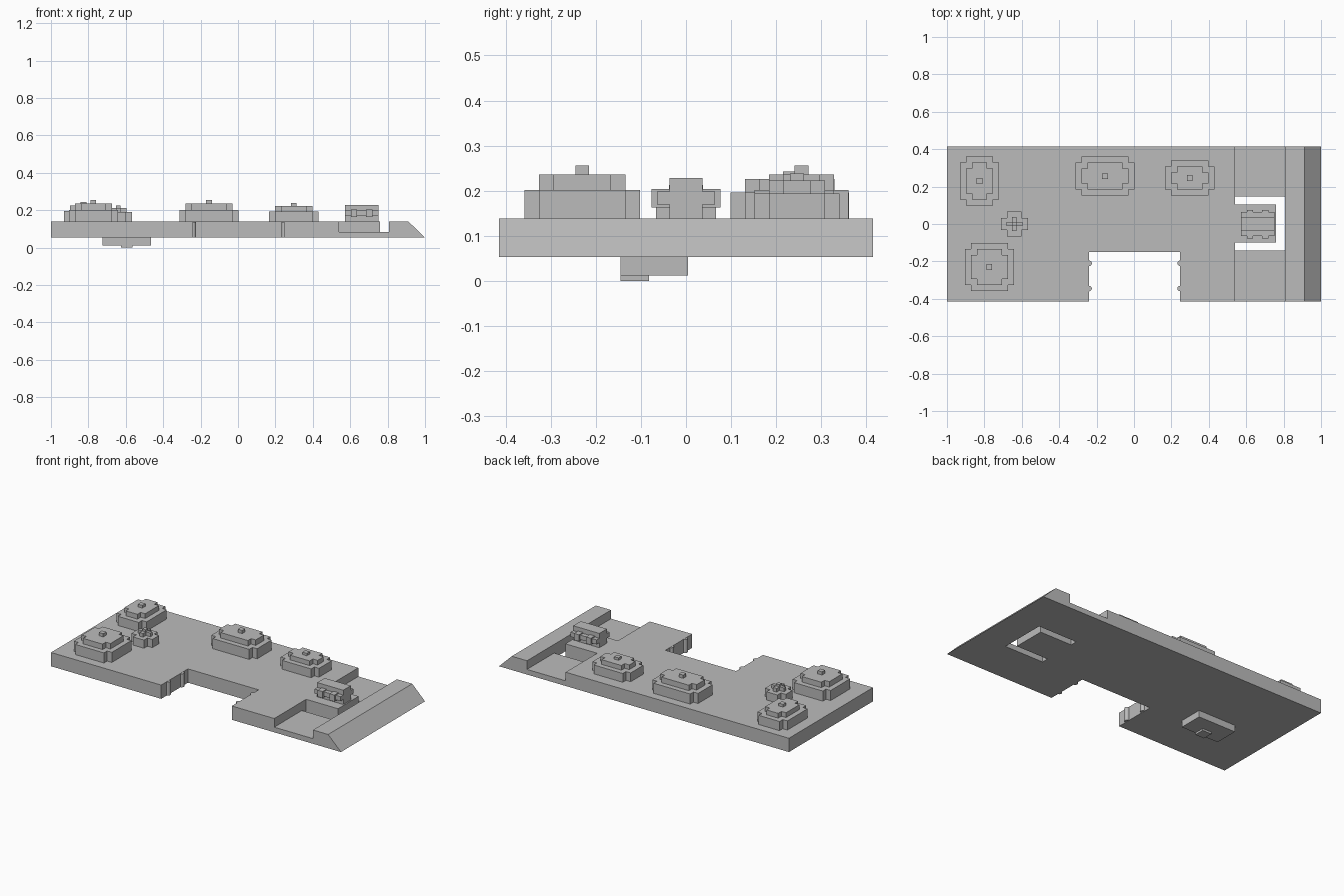
import bpy
import bmesh
from mathutils import Vector

cube = bpy.data.objects.get("Cube")
if cube:
    bpy.data.objects.remove(cube, do_unlink=True)

grey = bpy.data.materials.new("plain_grey")
grey.use_nodes = True
grey.diffuse_color = (0.5, 0.5, 0.5, 1)
grey.node_tree.nodes["Principled BSDF"].inputs["Base Color"].default_value = (0.5, 0.5, 0.5, 1)

BOTTOM, DECK, LOW, HALF_Y = 0.053, 0.139, 0.085, 0.414


def finish(name, bm):
    bmesh.ops.recalc_face_normals(bm, faces=bm.faces)
    mesh = bpy.data.meshes.new(name)
    bm.to_mesh(mesh)
    bm.free()
    mesh.materials.append(grey)
    obj = bpy.data.objects.new(name, mesh)
    bpy.context.collection.objects.link(obj)
    return obj


def sweep(name, points, offset):
    """Extrude a closed 3D outline along an offset."""
    bm = bmesh.new()
    face = bm.faces.new([bm.verts.new(p) for p in points])
    result = bmesh.ops.extrude_face_region(bm, geom=[face], use_keep_orig=True)
    verts = [v for v in result["geom"] if isinstance(v, bmesh.types.BMVert)]
    bmesh.ops.translate(bm, vec=Vector(offset), verts=verts)
    return finish(name, bm)


def prism(name, outline, z0, z1):
    return sweep(name, [(x, y, z0) for x, y in outline], (0, 0, z1 - z0))


def box(name, x0, x1, y0, y1, z0, z1):
    return prism(name, [(x0, y0), (x1, y0), (x1, y1), (x0, y1)], z0, z1)


def stepped(name, cx, cy, hx, hy, nx, ny, z0, z1):
    """Rectangle with a square notch in every corner."""
    quarter = [(hx, hy - ny), (hx - nx, hy - ny), (hx - nx, hy)]
    outline = []
    for sx, sy in ((1, 1), (-1, 1), (-1, -1), (1, -1)):
        part = quarter if sx * sy > 0 else quarter[::-1]
        outline += [(cx + sx * x, cy + sy * y) for x, y in part]
    prism(name, outline, z0, z1)


# Main deck with front bay and the turret tongue
prism("main_deck", [
    (-1, -HALF_Y), (-0.24, -HALF_Y), (-0.24, -0.15), (0.247, -0.15),
    (0.247, -HALF_Y), (0.54, -HALF_Y), (0.54, -0.1), (0.76, -0.1),
    (0.76, 0.104), (0.54, 0.104), (0.54, HALF_Y), (-1, HALF_Y)], BOTTOM, DECK)

# Lowered decks beside the opening
box("low_deck_front", 0.54, 0.807, -HALF_Y, -0.142, BOTTOM, LOW)
box("low_deck_back", 0.54, 0.807, 0.147, HALF_Y, BOTTOM, LOW)

# End wall with sloped outer face
ramp = [(0.807, BOTTOM), (1, BOTTOM), (0.912, DECK), (0.807, DECK)]
sweep("end_ramp", [(x, -HALF_Y, z) for x, z in ramp], (0, 2 * HALF_Y, 0))

# Fender posts on the bay walls
for x in (-0.24, 0.247):
    for y in (-0.21, -0.345):
        bm = bmesh.new()
        bmesh.ops.create_cone(bm, cap_ends=True, segments=12, radius1=0.015,
                              radius2=0.015, depth=DECK - BOTTOM - 0.002)
        bmesh.ops.translate(bm, vec=(x, y, (DECK + BOTTOM) / 2), verts=bm.verts)
        finish("bay_post", bm)

# Stepped buildings: centre, half sizes, tier heights
STEP = 0.032
for name, cx, cy, hx, hy, low, high, tip in (
        ("back_right_tower", -0.826, 0.23, 0.104, 0.131, 0.196, 0.226, 0.243),
        ("front_right_tower", -0.773, -0.23, 0.131, 0.128, 0.202, 0.236, 0.256),
        ("back_middle_tower", -0.155, 0.256, 0.158, 0.104, 0.202, 0.236, 0.256),
        ("back_left_tower", 0.298, 0.246, 0.132, 0.094, 0.194, 0.223, 0.238)):
    stepped(name + "_base", cx, cy, hx, hy, STEP, STEP, DECK, low)
    stepped(name + "_top", cx, cy, hx - STEP, hy - STEP, STEP, STEP, low, high)
    box(name + "_knob", cx - 0.015, cx + 0.015, cy - 0.015, cy + 0.015, high, tip)

# Small tower with a cross on top
stepped("small_tower_base", -0.64, 0, 0.072, 0.067, 0.034, 0.034, DECK, 0.19)
stepped("small_tower_cross", -0.64, 0, 0.043, 0.038, 0.031, 0.028, 0.19, 0.213)
box("small_tower_knob", -0.652, -0.628, -0.012, 0.012, 0.213, 0.226)

# Turret block with side ribs
box("turret_body", 0.572, 0.752, -0.037, 0.037, DECK, 0.228)
box("turret_sides", 0.572, 0.752, -0.064, 0.064, 0.17, 0.198)
for x in (0.62, 0.702):
    box("turret_rib", x - 0.017, x + 0.017, -0.077, 0.076, 0.163, 0.204)

# Hanging pod underneath
box("under_pod", -0.724, -0.466, -0.145, 0.004, 0.012, BOTTOM)
box("under_pod_foot", -0.626, -0.564, -0.145, -0.082, 0, 0.012)
